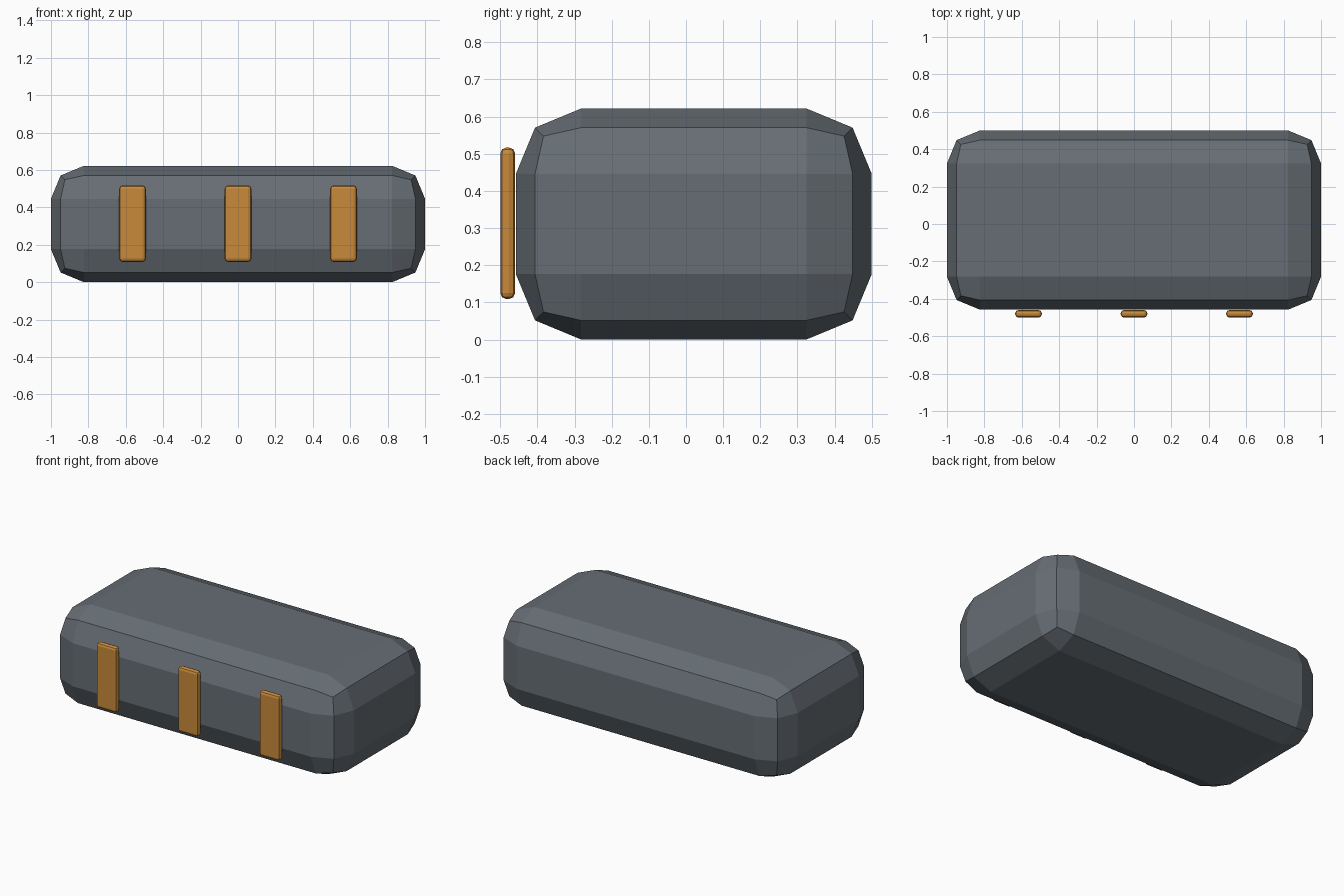
import bpy

if "Cube" in bpy.data.objects:
    bpy.data.objects.remove(bpy.data.objects["Cube"])


def material(name, color):
    mat = bpy.data.materials.new(name)
    mat.diffuse_color = (*color, 1)
    mat.use_nodes = True
    mat.node_tree.nodes["Principled BSDF"].inputs["Base Color"].default_value = mat.diffuse_color
    return mat


def bevelled_box(name, center, size, bevel, mat):
    bpy.ops.mesh.primitive_cube_add(size=1, location=center)
    obj = bpy.context.object
    obj.name = name
    obj.scale = size
    bpy.ops.object.transform_apply(location=False, rotation=False, scale=True)
    mod = obj.modifiers.new("Rounded edges", 'BEVEL')
    mod.width = bevel
    mod.segments = 2
    mod.limit_method = 'NONE'
    obj.data.materials.append(mat)
    return obj


grey = material("slate grey", (0.133, 0.155, 0.175))
orange = material("amber", (0.58, 0.255, 0.043))

# Chunky case body with wide two-step bevels
bevelled_box("case_body", (0, 0.021, 0.311), (2.0, 0.958, 0.622), 0.176, grey)

# Three upright latches on the front
for i, side in enumerate(("left", "middle", "right")):
    bevelled_box(f"{side}_latch", ((i - 1) * 0.564, -0.48, 0.313),
                 (0.142, 0.04, 0.408), 0.0165, orange)
